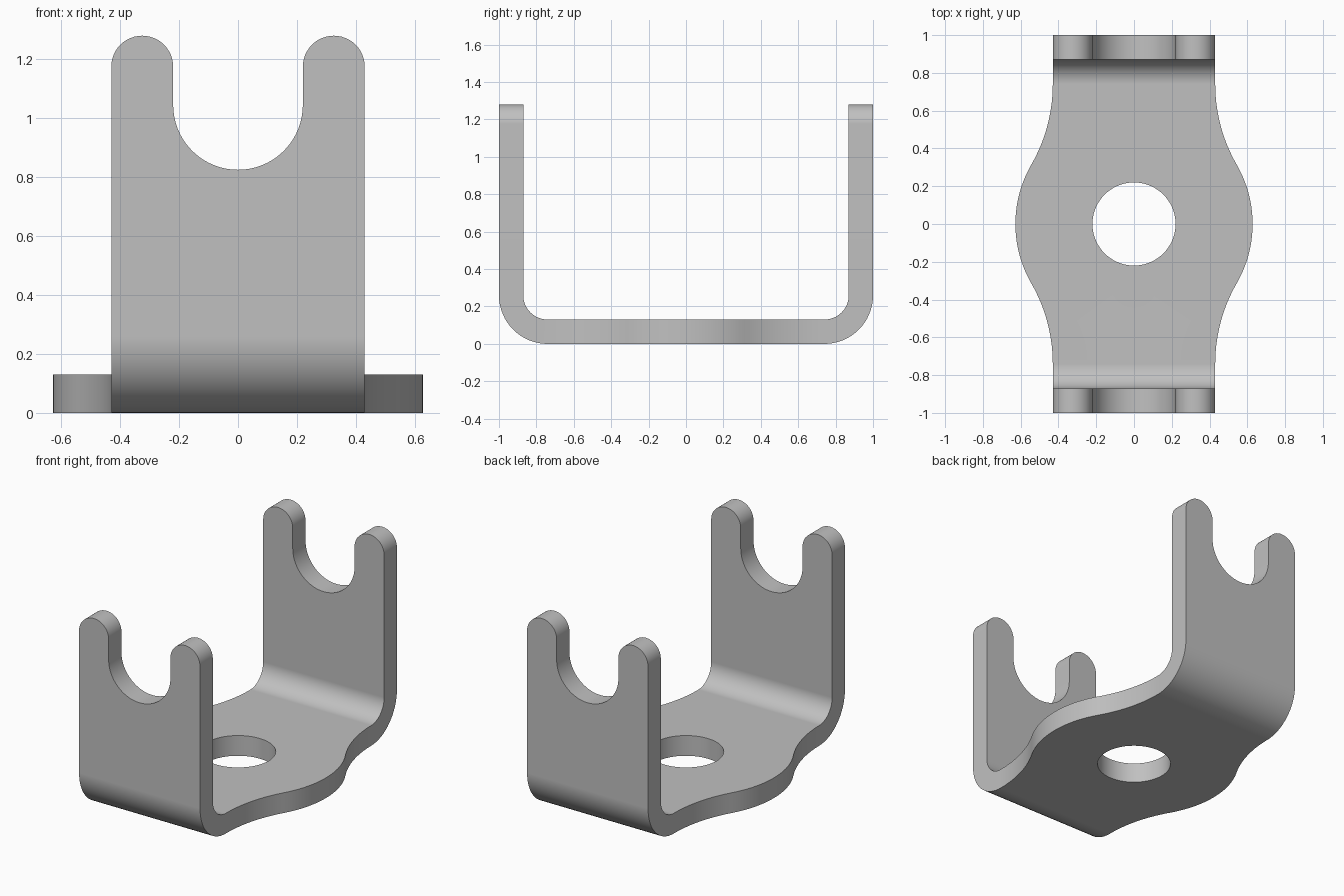
import bpy, bmesh
from math import sin, cos, radians, pi, atan2, hypot

if "Cube" in bpy.data.objects:
    bpy.data.objects.remove(bpy.data.objects["Cube"], do_unlink=True)

THICK = 0.13          # sheet thickness
HALF_W = 0.43         # half width of the arms
BELLY = 0.628         # radius of the widened base
HOLE = 0.22           # base hole and saddle radius
BEND = 0.26           # outer bend radius
BEND_Y = 1 - BEND     # where the flat base ends
HEIGHT = 1.28


def arc(cx, cy, r, a0, a1, n):
    """Points on an arc, angles in radians."""
    return [(cx + r * cos(a0 + (a1 - a0) * i / n),
             cy + r * sin(a0 + (a1 - a0) * i / n)) for i in range(n + 1)]


bm = bmesh.new()


def face(points):
    bm.faces.new([bm.verts.new(p) for p in points])


def plate(outline, place, seam):
    """Extrude a flat outline through the sheet, leaving seam edges open."""
    for w in (0, THICK):
        face([place(u, v, w) for u, v in outline])
    for a, b in zip(outline, outline[1:] + outline[:1]):
        if not seam(a, b):
            face([place(*a, 0), place(*b, 0), place(*b, THICK), place(*a, THICK)])


def both_on(axis, value):
    return lambda a, b: abs(a[axis] - value) < 1e-5 and abs(b[axis] - value) < 1e-5


# Quarter of the base: hole edge, belly arc and the tangent hollow arc
hollow = (BEND_Y**2 + HALF_W**2 - BELLY**2) / (2 * (BELLY - HALF_W))
tangent = atan2(BEND_Y, HALF_W + hollow)
base = arc(0, 0, HOLE, pi / 2, 0, 20)
base += arc(0, 0, BELLY, 0, tangent, 12)
base += arc(HALF_W + hollow, BEND_Y, hollow, pi + tangent, pi, 14)[1:]
base.append((0, BEND_Y))
seams = [both_on(0, 0), both_on(1, 0), both_on(1, BEND_Y)]
plate(base, lambda u, v, w: (u, v, w), lambda a, b: any(s(a, b) for s in seams))

# Half of an upright arm: rounded tip and saddle notch
tip_r = (HALF_W - HOLE) / 2
arm = [(0, BEND), (HALF_W, BEND)]
arm += arc(HOLE + tip_r, HEIGHT - tip_r, tip_r, 0, pi, 24)
arm += arc(0, 1.045, HOLE, 0, -pi / 2, 20)
seams_arm = [both_on(0, 0), both_on(1, BEND)]
plate(arm, lambda u, v, w: (u, 1 - w, v), lambda a, b: any(s(a, b) for s in seams_arm))

# Half of the rounded bend joining base and arm
outer = arc(BEND_Y, BEND, BEND, -pi / 2, 0, 16)
inner = arc(BEND_Y, BEND, BEND - THICK, -pi / 2, 0, 16)
for i in range(16):
    for rim in (outer, inner):
        face([(0, *rim[i]), (HALF_W, *rim[i]), (HALF_W, *rim[i + 1]), (0, *rim[i + 1])])
    face([(HALF_W, *outer[i]), (HALF_W, *outer[i + 1]),
          (HALF_W, *inner[i + 1]), (HALF_W, *inner[i])])

# Mirror the quarter across both centre planes and weld it
for axis in (0, 1):
    copy = bmesh.ops.duplicate(bm, geom=bm.verts[:] + bm.edges[:] + bm.faces[:])["geom"]
    for v in copy:
        if isinstance(v, bmesh.types.BMVert):
            v.co[axis] *= -1
bmesh.ops.remove_doubles(bm, verts=bm.verts[:], dist=1e-4)
bmesh.ops.recalc_face_normals(bm, faces=bm.faces[:])

mesh = bpy.data.meshes.new("saddle_bracket")
bm.to_mesh(mesh)
bm.free()
bracket = bpy.data.objects.new("saddle_bracket", mesh)
bpy.context.collection.objects.link(bracket)

# Plain grey metal
grey = bpy.data.materials.new("plain_grey")
grey.use_nodes = True
colour = (0.53, 0.53, 0.53, 1)
grey.diffuse_color = colour
grey.node_tree.nodes["Principled BSDF"].inputs["Base Color"].default_value = colour
mesh.materials.append(grey)

# Smooth the curves, keep the sheet edges crisp
bpy.ops.object.select_all(action="DESELECT")
bracket.select_set(True)
bpy.context.view_layer.objects.active = bracket
bpy.ops.object.shade_smooth_by_angle(angle=radians(30))
weighted = bracket.modifiers.new("flat_faces", "WEIGHTED_NORMAL")
weighted.keep_sharp = True
